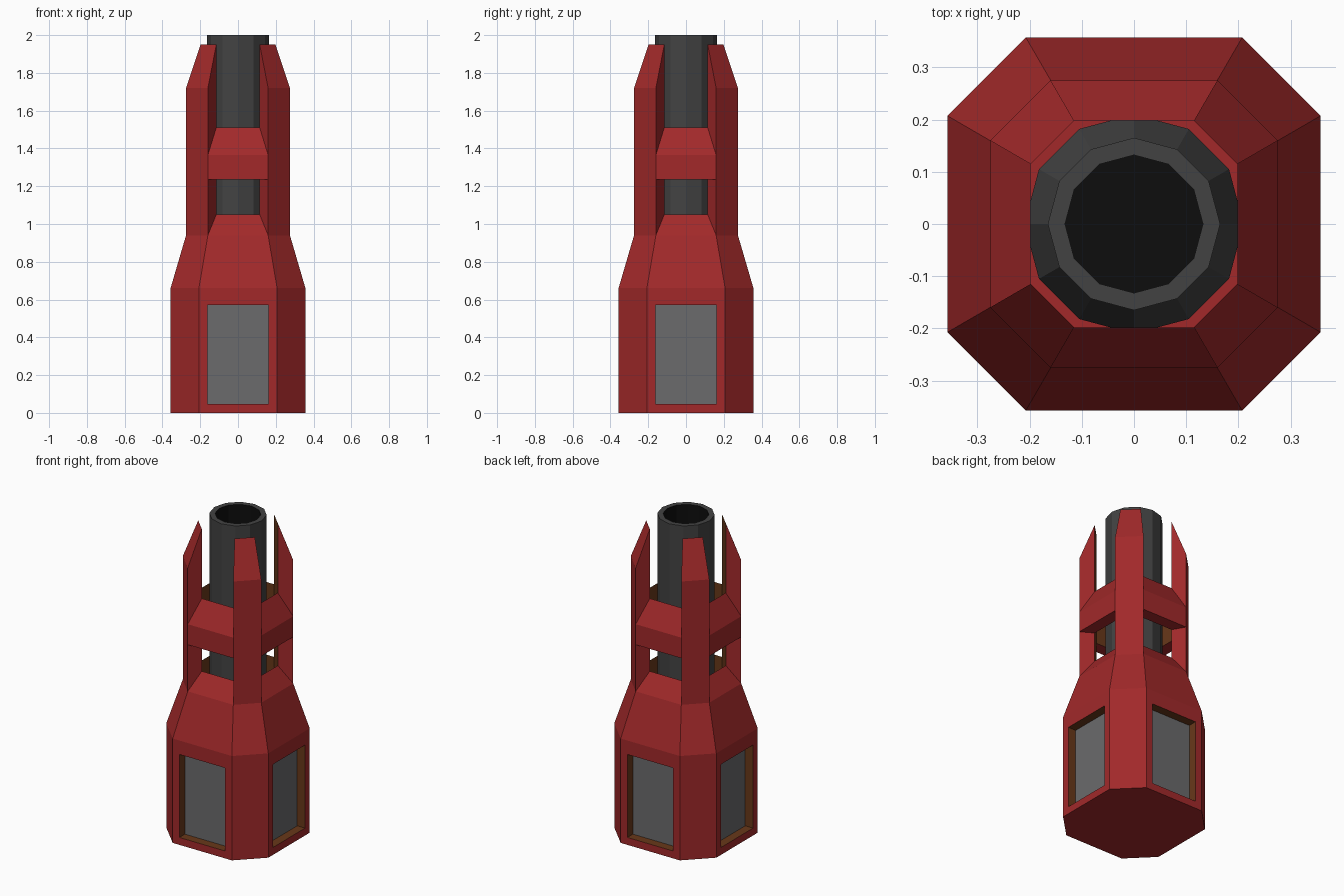
import bpy, bmesh, math
from mathutils import Vector

if "Cube" in bpy.data.objects:
    bpy.data.objects.remove(bpy.data.objects["Cube"])


def material(name, rgb):
    m = bpy.data.materials.new(name)
    m.diffuse_color = (*rgb, 1)
    m.use_nodes = True
    m.node_tree.nodes["Principled BSDF"].inputs["Base Color"].default_value = m.diffuse_color
    return m


RED = material("red paint", (0.36, 0.022, 0.023))
BROWN = material("brown lining", (0.14, 0.04, 0.01))
PANEL = material("grey panel", (0.145, 0.145, 0.15))
STEEL = material("dark steel", (0.055, 0.055, 0.055))
BLACK = material("black bore", (0.004, 0.004, 0.004))

RATIO = 0.58                      # half width of a flat side / its distance from the axis
WIDE, MID, INNER = 0.357, 0.275, 0.198
CORNERS = [(-RATIO, -1), (RATIO, -1), (1, -RATIO), (1, RATIO),
           (RATIO, 1), (-RATIO, 1), (-1, RATIO), (-1, -RATIO)]


def finish(bm, name, mats):
    me = bpy.data.meshes.new(name)
    bm.to_mesh(me)
    bm.free()
    for m in mats:
        me.materials.append(m)
    ob = bpy.data.objects.new(name, me)
    bpy.context.collection.objects.link(ob)
    return ob


def loft(bm, directions, profile):
    """Sweep (distance, z) points round the directions; returns the rings of verts."""
    rings = [[bm.verts.new((x * r, y * r, z)) for x, y in directions] for r, z in profile]
    n = len(directions)
    for a, b in zip(rings, rings[1:]):
        for i in range(n):
            j = (i + 1) % n
            bm.faces.new((a[i], a[j], b[j], b[i]))
    return rings


def line_inside(bm):
    """Brown on faces that look towards the axis."""
    for f in bm.faces:
        c = f.calc_center_median()
        out = Vector((c.x, c.y, 0))
        if out.length > 0.01 and f.normal.dot(out.normalized()) < -0.5:
            f.material_index = 1


def sector(name, k, profile):
    """Solid block with the given closed profile between corner k and k + 1."""
    bm = bmesh.new()
    ends = []
    for x, y in (CORNERS[k], CORNERS[(k + 1) % 8]):
        ends.append([bm.verts.new((x * r, y * r, z)) for r, z in profile])
    n = len(profile)
    for i in range(n):
        j = (i + 1) % n
        bm.faces.new((ends[0][i], ends[0][j], ends[1][j], ends[1][i]))
    for e in ends:
        bm.faces.new(e)
    bmesh.ops.recalc_face_normals(bm, faces=bm.faces)
    line_inside(bm)
    return finish(bm, name, [RED, BROWN])


# Base housing: eight-sided body with an open collar
bm = bmesh.new()
rings = loft(bm, CORNERS, [(WIDE, 0), (WIDE, 0.66), (MID, 0.94),
                           (INNER, 1.05), (INNER, 0.75)])
bm.faces.new(rings[0][::-1])
bm.faces.new(rings[-1])
bmesh.ops.recalc_face_normals(bm, faces=bm.faces)
line_inside(bm)

# Recessed windows on the four flat sides
flats = [f for f in bm.faces
         if max(abs(f.normal.x), abs(f.normal.y)) > 0.99
         and abs(f.calc_center_median().z - 0.33) < 0.01]
bmesh.ops.inset_individual(bm, faces=flats, thickness=0.066)
for f in flats:
    for v in f.verts:
        if v.co.z > 0.4:
            v.co.z = 0.572
jambs = bmesh.ops.inset_individual(bm, faces=flats, thickness=0, depth=-0.055)["faces"]
for f in jambs:
    f.material_index = 1
for f in flats:
    f.material_index = 2
finish(bm, "base_housing", [RED, BROWN, PANEL])

# Corner fins and the band panels between them
for k in range(0, 8, 2):
    sector(f"corner_fin_{k // 2 + 1}", k + 1,
           [(MID, 0.94), (MID, 1.72), (INNER, 1.95), (INNER, 1.05)])
    sector(f"band_panel_{k // 2 + 1}", k,
           [(MID, 1.235), (MID, 1.365), (INNER, 1.51), (INNER, 1.235)])

# Barrel with a flared foot and a black bore
bm = bmesh.new()
circle = [(math.cos(math.tau * i / 12), math.sin(math.tau * i / 12)) for i in range(12)]
rings = loft(bm, circle, [(0.21, 0.76), (0.21, 0.85), (0.165, 0.98), (0.165, 2.0),
                          (0.132, 2.0), (0.132, 1.6)])
bm.faces.new(rings[0][::-1])
bm.faces.new(rings[-1])
bmesh.ops.recalc_face_normals(bm, faces=bm.faces)
for f in bm.faces:
    if all(math.hypot(v.co.x, v.co.y) < 0.14 for v in f.verts):
        f.material_index = 1
finish(bm, "barrel", [STEEL, BLACK])
